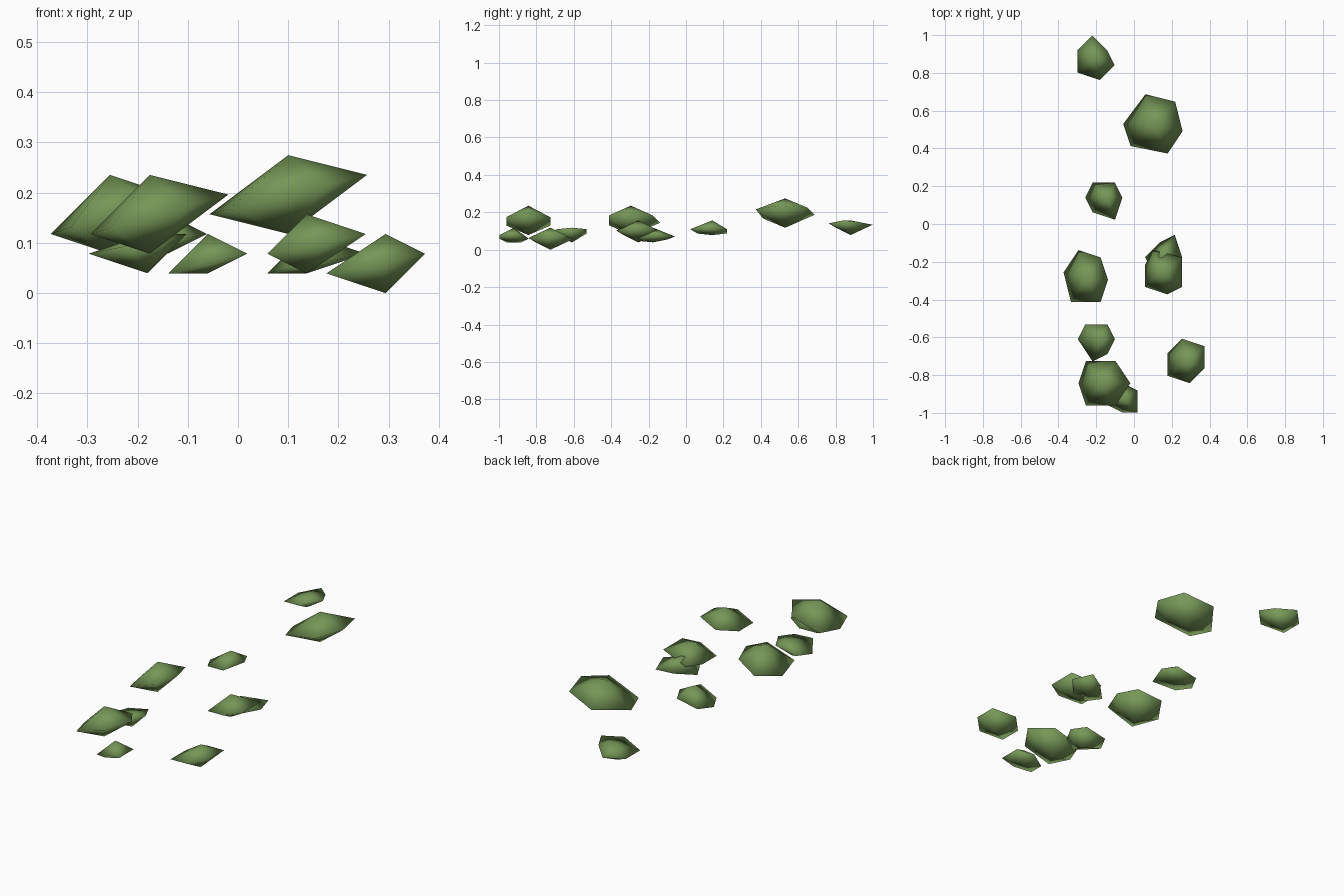
import bpy
import bmesh

cube = bpy.data.objects.get("Cube")
if cube:
    bpy.data.objects.remove(cube, do_unlink=True)

LEAF_GREEN = (0.18, 0.31, 0.095, 1.0)
leaf_material = bpy.data.materials.new("leaf green")
leaf_material.use_nodes = True
leaf_material.diffuse_color = LEAF_GREEN
shader = leaf_material.node_tree.nodes["Principled BSDF"]
shader.inputs["Base Color"].default_value = LEAF_GREEN
shader.inputs["Roughness"].default_value = 0.9

# Grid step shared by the rim offsets and all heights
STEP = 2 / 51


def leaf_clump(name, centre, heights, rim):
    """Tilted six-sided double pyramid.

    heights: bottom tip, left rim, right rim, top tip, in steps.
    rim: corner offsets from the centre, in steps.
    """
    bottom, low, high, top = heights
    cx, cy = centre
    left = min(x for x, y in rim)
    right = max(x for x, y in rim)
    bm = bmesh.new()

    def corner(x, y, z):
        return bm.verts.new((cx + x * STEP, cy + y * STEP, z * STEP))

    # The rim rises evenly from one side to the other
    ring = [corner(x, y, low + (high - low) * (x - left) / (right - left))
            for x, y in rim]
    upper_tip = corner(0, 0, top)
    lower_tip = corner(0, 0, bottom)
    for here, following in zip(ring, ring[1:] + ring[:1]):
        bm.faces.new((following, here, upper_tip))
        bm.faces.new((here, following, lower_tip))
    bmesh.ops.recalc_face_normals(bm, faces=bm.faces)
    for face in bm.faces:
        face.smooth = True

    mesh = bpy.data.meshes.new(name)
    bm.to_mesh(mesh)
    bm.free()
    mesh.materials.append(leaf_material)
    clump = bpy.data.objects.new(name, mesh)
    bpy.context.collection.objects.link(clump)
    return clump


# Back clumps
leaf_clump("back_small_clump", (-0.22, 0.88), (2, 3, 4, 4),
           [(0, 3), (2, 1), (3, -1), (1, -3), (-2, -2), (-2, 1)])
leaf_clump("back_large_clump", (0.1, 0.53), (3, 4, 6, 7),
           [(-1, 4), (3, 3), (4, -1), (2, -4), (-3, -3), (-4, 0)])

# Middle clumps
leaf_clump("centre_small_clump", (-0.14, 0.14), (2, 2, 3, 4),
           [(-2, 2), (1, 2), (2, 0), (1, -3), (-2, -2), (-3, 0)])
leaf_clump("right_middle_clump", (-0.255, -0.295), (2, 3, 5, 6),
           [(-1, 4), (2, 3), (3, 0), (2, -3), (-2, -3), (-3, 1)])
leaf_clump("left_middle_clump", (0.137, -0.255), (1, 2, 3, 4),
           [(-1, 3), (3, 2), (3, -2), (1, -3), (-2, -2), (-2, 1)])
leaf_clump("left_lower_clump", (0.137, -0.176), (1, 1, 2, 3),
           [(0, 2), (2, 3), (3, 0), (1, -2), (-1, -2), (-2, 0)])

# Front clumps
leaf_clump("right_small_clump", (-0.18, -0.61), (1, 2, 3, 3),
           [(-2, 2), (1, 2), (2, 0), (1, -2), (-1, -3), (-3, 0)])
leaf_clump("front_large_clump", (-0.176, -0.843), (2, 3, 5, 6),
           [(-2, 3), (2, 3), (4, 0), (2, -3), (-2, -3), (-3, 0)])
leaf_clump("front_small_clump", (-0.06, -0.92), (1, 1, 2, 3),
           [(0, 2), (2, 1), (2, -2), (0, -2), (-2, -1), (-2, 1)])
leaf_clump("front_left_clump", (0.294, -0.725), (0, 1, 2, 3),
           [(-1, 3), (2, 2), (2, -1), (0, -3), (-3, -2), (-3, 1)])
